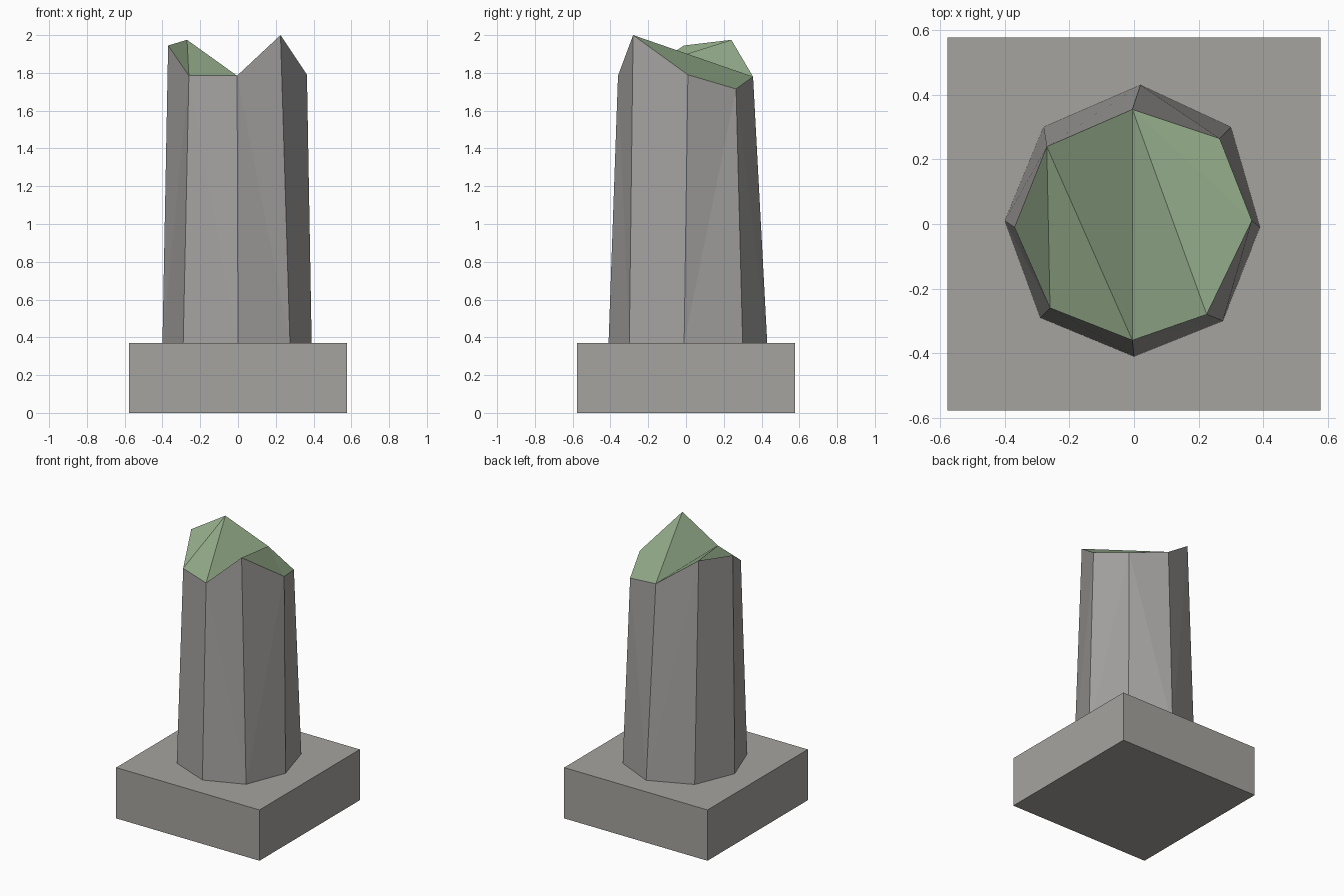
import bpy, bmesh
from mathutils import Vector

if "Cube" in bpy.data.objects:
    bpy.data.objects.remove(bpy.data.objects["Cube"])


def material(name, rgb):
    m = bpy.data.materials.new(name)
    m.use_nodes = True
    m.diffuse_color = (*rgb, 1)
    m.node_tree.nodes["Principled BSDF"].inputs["Base Color"].default_value = (*rgb, 1)
    return m


def make_object(name, bm, *mats):
    bmesh.ops.recalc_face_normals(bm, faces=bm.faces)
    mesh = bpy.data.meshes.new(name)
    bm.to_mesh(mesh)
    bm.free()
    for m in mats:
        mesh.materials.append(m)
    obj = bpy.data.objects.new(name, mesh)
    bpy.context.collection.objects.link(obj)
    return obj


plinth_stone = material("plinth grey", (0.38, 0.37, 0.345))
column_stone = material("column grey", (0.38, 0.37, 0.36))
moss = material("moss green", (0.30, 0.42, 0.26))

# Square plinth
PLINTH_WIDTH, PLINTH_TOP = 1.155, 0.37
bm = bmesh.new()
bmesh.ops.create_cube(bm, size=1)
bmesh.ops.scale(bm, vec=(PLINTH_WIDTH, PLINTH_WIDTH, PLINTH_TOP), verts=bm.verts)
bmesh.ops.translate(bm, vec=(0, 0, PLINTH_TOP / 2), verts=bm.verts)
make_object("plinth", bm, plinth_stone)

# Broken eight-sided column: irregular foot and jagged rim, counter-clockwise from +x
foot = [(0.39, -0.01), (0.30, 0.30), (0.02, 0.43), (-0.28, 0.30),
        (-0.40, 0.01), (-0.29, -0.29), (0, -0.41), (0.275, -0.30)]
rim = [(0.365, 0.01, 1.79), (0.265, 0.265, 1.715), (-0.005, 0.355, 1.78), (-0.27, 0.24, 1.975),
       (-0.37, -0.01, 1.945), (-0.26, -0.26, 1.785), (-0.005, -0.36, 1.785), (0.225, -0.28, 2.0)]
bm = bmesh.new()
low = [bm.verts.new((x, y, PLINTH_TOP)) for x, y in foot]
top = [bm.verts.new(p) for p in rim]

# Sides: facets fan out alternately from the rim corners
for i in range(8):
    j = (i + 1) % 8
    if i < 6 and i % 2 == 0 or i == 7:
        bm.faces.new((low[i], low[j], top[j]))
        bm.faces.new((low[i], top[j], top[i]))
    else:
        bm.faces.new((low[i], low[j], top[i]))
        bm.faces.new((low[j], top[j], top[i]))
bm.faces.new(low[::-1])

# Mossy fracture surface
for corners in ((3, 4, 5), (3, 5, 6), (3, 6, 2), (2, 6, 7), (2, 7, 0), (2, 0, 1)):
    face = bm.faces.new([top[k] for k in corners])
    face.material_index = 1
make_object("broken_column", bm, column_stone, moss)
